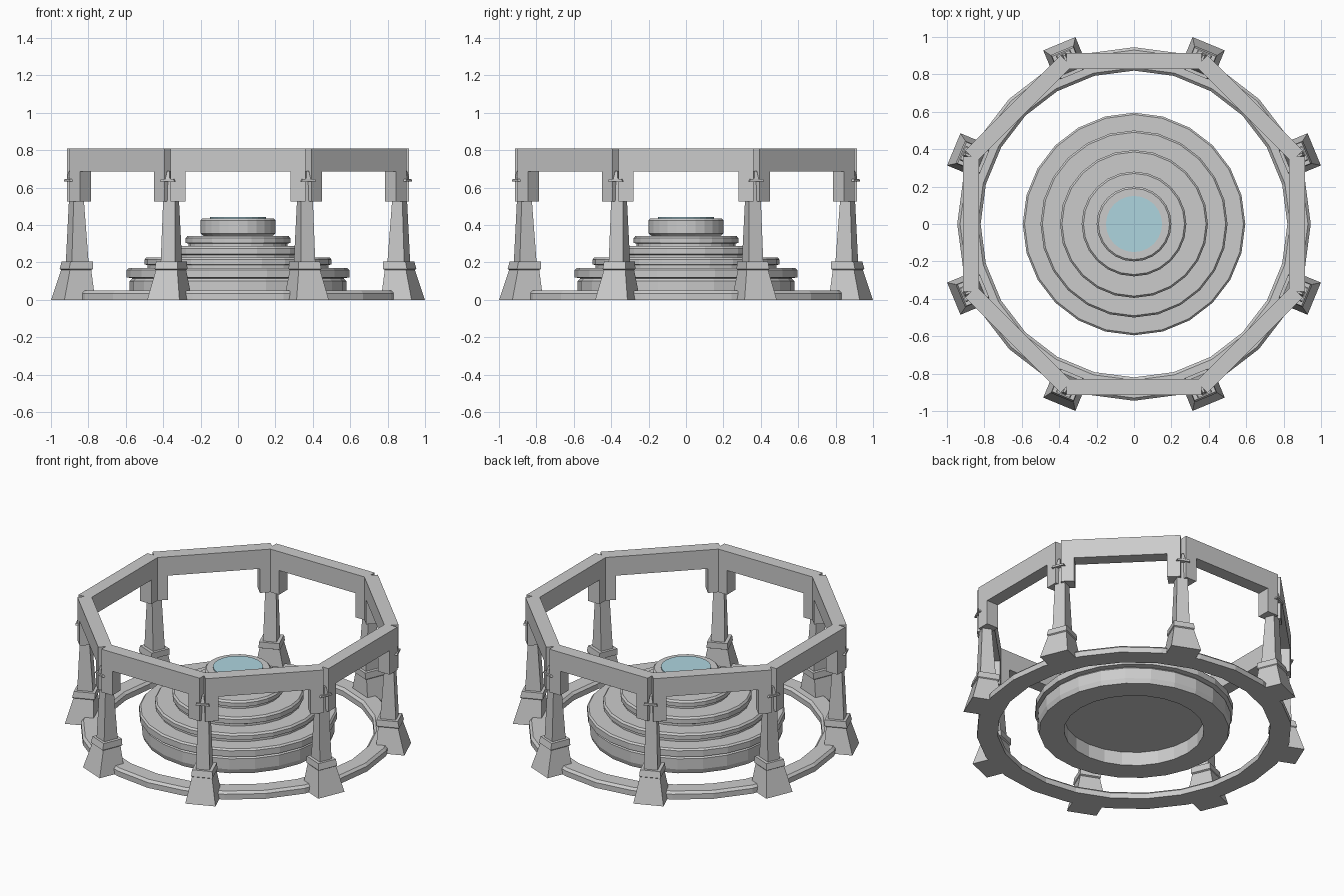
import bpy, bmesh
from math import pi, sin, cos, radians
from mathutils import Matrix

if "Cube" in bpy.data.objects:
    bpy.data.objects.remove(bpy.data.objects["Cube"])


def make(name, verts, faces, angle=0.0):
    me = bpy.data.meshes.new(name)
    me.from_pydata(verts, [], faces)
    bm = bmesh.new()
    bm.from_mesh(me)
    bmesh.ops.recalc_face_normals(bm, faces=bm.faces)
    bm.transform(Matrix.Rotation(angle, 4, 'Z'))
    bm.to_mesh(me)
    bm.free()
    ob = bpy.data.objects.new(name, me)
    bpy.context.collection.objects.link(ob)
    return ob


def lathe(name, prof, n=24, closed=False):
    """Revolve (r, z) points; an open profile gets flat end caps."""
    m = len(prof)
    verts = [(r * cos(2 * pi * i / n), r * sin(2 * pi * i / n), z)
             for i in range(n) for r, z in prof]
    faces = []
    for i in range(n):
        a, b = i * m, (i + 1) % n * m
        for j in range(m if closed else m - 1):
            k = (j + 1) % m
            faces.append((a + j, b + j, b + k, a + k))
    if not closed:
        faces.append([i * m for i in range(n)])
        faces.append([i * m + m - 1 for i in range(n)])
    return make(name, verts, faces)


def loft(name, sections, angle):
    """Stack rectangles (inner r, outer r, half width, z), radial axis = x."""
    verts, faces = [], []
    for ri, ro, w, z in sections:
        verts += [(ri, -w, z), (ro, -w, z), (ro, w, z), (ri, w, z)]
    for s in range(len(sections) - 1):
        for j in range(4):
            k = (j + 1) % 4
            faces.append((s * 4 + j, s * 4 + k, s * 4 + 4 + k, s * 4 + 4 + j))
    e = len(verts) - 4
    faces += [(0, 1, 2, 3), (e, e + 1, e + 2, e + 3)]
    return make(name, verts, faces, angle)


# Ground ring
lathe("ground_ring", [(0.82, 0), (0.945, 0), (0.945, 0.035), (0.93, 0.05),
                      (0.835, 0.05), (0.82, 0.035)], closed=True)

# Stepped round pedestal, hollow underneath
lathe("pedestal", [
    (0.42, 0.09), (0.42, 0), (0.57, 0), (0.58, 0.03), (0.58, 0.10), (0.565, 0.115),
    (0.595, 0.12), (0.595, 0.16), (0.585, 0.17), (0.485, 0.17), (0.485, 0.185),
    (0.50, 0.19), (0.50, 0.215), (0.49, 0.227), (0.385, 0.227), (0.385, 0.24),
    (0.395, 0.245), (0.395, 0.275), (0.385, 0.287), (0.265, 0.287), (0.265, 0.30),
    (0.28, 0.305), (0.28, 0.33), (0.27, 0.342), (0.185, 0.342), (0.20, 0.355),
    (0.20, 0.425), (0.19, 0.435), (0.15, 0.435)])

# Water disc
water = lathe("water", [(0.15, 0.43), (0.15, 0.443)])
mat = bpy.data.materials.new("water_blue")
mat.diffuse_color = (0.42, 0.66, 0.74, 1)
mat.use_nodes = True
mat.node_tree.nodes["Principled BSDF"].inputs["Base Color"].default_value = mat.diffuse_color
water.data.materials.append(mat)

# Beam outline with a bracket at each end, as (along, z)
half = [(0.28, 0.685), (0.28, 0.525), (0.36, 0.525), (0.36, 0.81)]
outline = half + [(-t, z) for t, z in reversed(half)]
n = len(outline)
for i in range(8):
    # Straight lintel between two pillars
    verts = [(r, t, z) for r in (0.83, 0.915) for t, z in outline]
    faces = [(j, (j + 1) % n, n + (j + 1) % n, n + j) for j in range(n)]
    faces += [list(range(n)), list(range(n, 2 * n))]
    make(f"lintel_{i}", verts, faces, radians(45 * i))

    # Tapered pillar with flared foot and collar
    a = radians(22.5 + 45 * i)
    loft(f"pillar_foot_{i}", [(0.865, 1.043, 0.093, 0), (0.875, 0.998, 0.062, 0.16),
                              (0.865, 1.005, 0.066, 0.165), (0.865, 0.995, 0.062, 0.205)], a)
    loft(f"pillar_shaft_{i}", [(0.882, 0.979, 0.042, 0.20), (0.905, 0.965, 0.034, 0.52),
                               (0.905, 0.958, 0.032, 0.69)], a)

    # Small pin fastening the corner
    loft(f"corner_pin_{i}", [(0.965, 0.99, 0.042, 0.632), (0.965, 0.99, 0.036, 0.645)], a)
    loft(f"corner_peg_{i}", [(0.95, 0.985, 0.014, 0.64), (0.95, 0.975, 0.006, 0.69)], a)
